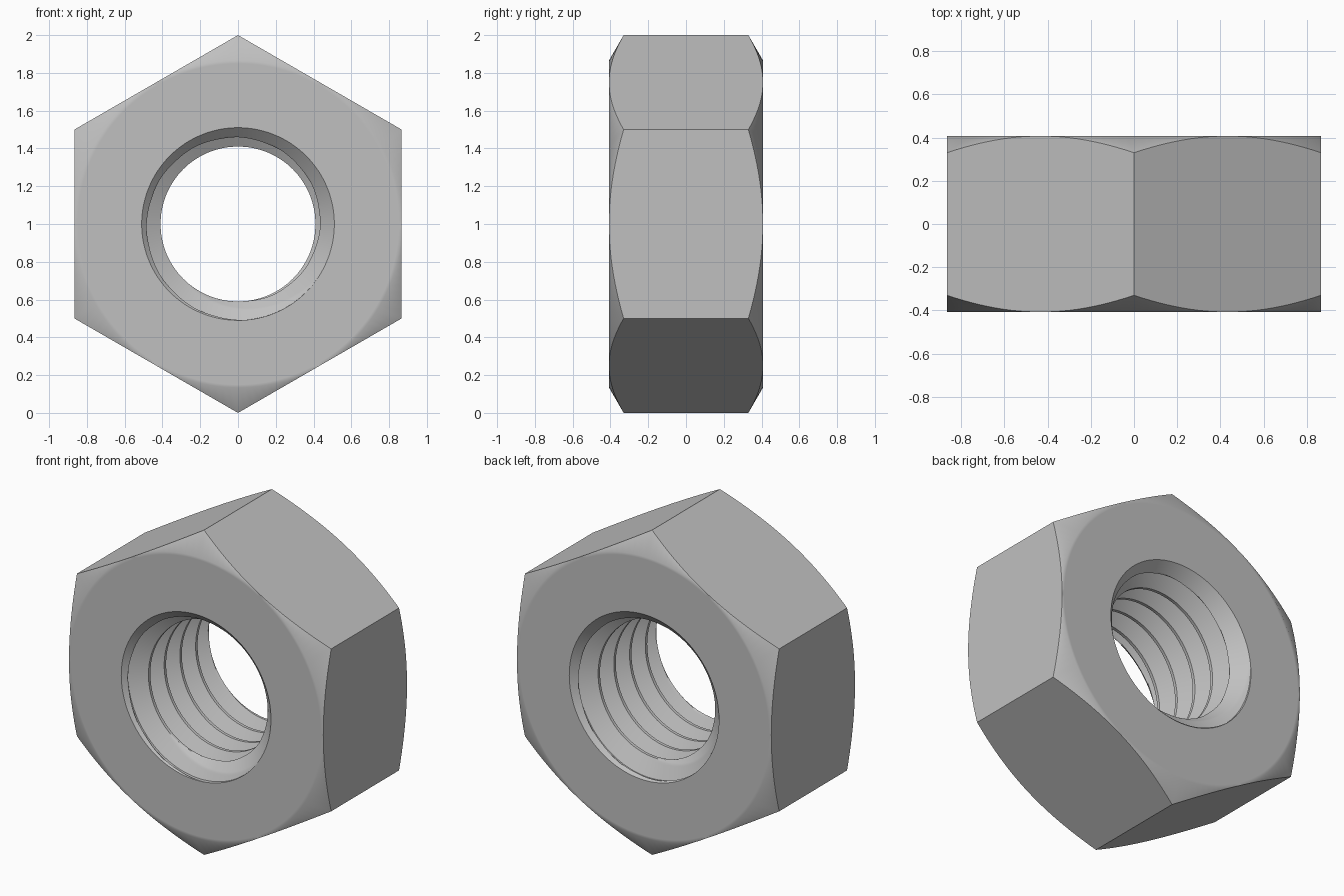
import bpy, bmesh, math

cube = bpy.data.objects.get("Cube")
if cube:
    bpy.data.objects.remove(cube, do_unlink=True)

# Main dimensions
HALF = 0.4075                   # half thickness
DEPTH = 2 * HALF
FLAT = math.cos(math.pi / 6)    # centre to the middle of a flat
BORE = 0.41                     # thread crest radius
SINK = 0.51                     # countersink radius at the face
PITCH = 0.153
STEPS = 32                      # rows in one thread pitch
COLS = 144                      # columns around the nut
START = -0.05                   # thread start depth at the bottom


def thread_radius(row):
    """V thread: sloped flank, narrow root, sloped flank, narrow crest."""
    u = (row % STEPS) / STEPS
    rise = max(0, min(u, 7 / 8 - u, 3 / 8))
    return BORE + rise * PITCH * math.sqrt(3)


def section(col):
    """Closed (depth, radius) outline of the nut at one angle."""
    turn = col / COLS
    points = []
    # Threaded bore, opened by a countersink at both ends
    for row in range(-2 * STEPS, 7 * STEPS):
        d = START + PITCH * (turn + row / STEPS)
        d = min(max(d, 0), DEPTH)
        cone = SINK - min(d, DEPTH - d)
        points.append((d, max(thread_radius(row), cone)))
    # Flat faces and hexagon side with conical corner chamfers
    angle = (turn * 2 * math.pi) % (math.pi / 3) - math.pi / 6
    outer = FLAT / math.cos(angle)
    drop = (outer - FLAT) * math.tan(math.pi / 6)
    face = [(0, SINK), (0, 0.85), (0, FLAT), (drop, outer)]
    points += [(DEPTH - d, r) for d, r in face]
    points += reversed(face)
    return points


# Sweep the outline once around the axis
bm = bmesh.new()
rings = []
for col in range(COLS + 1):
    a = 2 * math.pi * col / COLS
    rings.append([bm.verts.new((-r * math.sin(a), d - HALF, 1 - r * math.cos(a)))
                  for d, r in section(col)])
for ring, following in zip(rings, rings[1:]):
    count = len(ring)
    for j in range(count):
        k = (j + 1) % count
        bm.faces.new((ring[j], ring[k], following[k], following[j]))
bmesh.ops.remove_doubles(bm, verts=bm.verts[:], dist=0.00002)

mesh = bpy.data.meshes.new("hex_nut")
bm.to_mesh(mesh)
bm.free()
nut = bpy.data.objects.new("hex_nut", mesh)
bpy.context.collection.objects.link(nut)

# Plain grey steel
steel = bpy.data.materials.new("grey_steel")
steel.use_nodes = True
colour = (0.53, 0.53, 0.53, 1)
steel.diffuse_color = colour
for node in steel.node_tree.nodes:
    if node.type == "BSDF_PRINCIPLED":
        node.inputs["Base Color"].default_value = colour
mesh.materials.append(steel)

# Smooth the curved surfaces, keep the hard edges
bpy.ops.object.select_all(action="DESELECT")
nut.select_set(True)
bpy.context.view_layer.objects.active = nut
bpy.ops.object.shade_smooth_by_angle(angle=math.radians(35))
